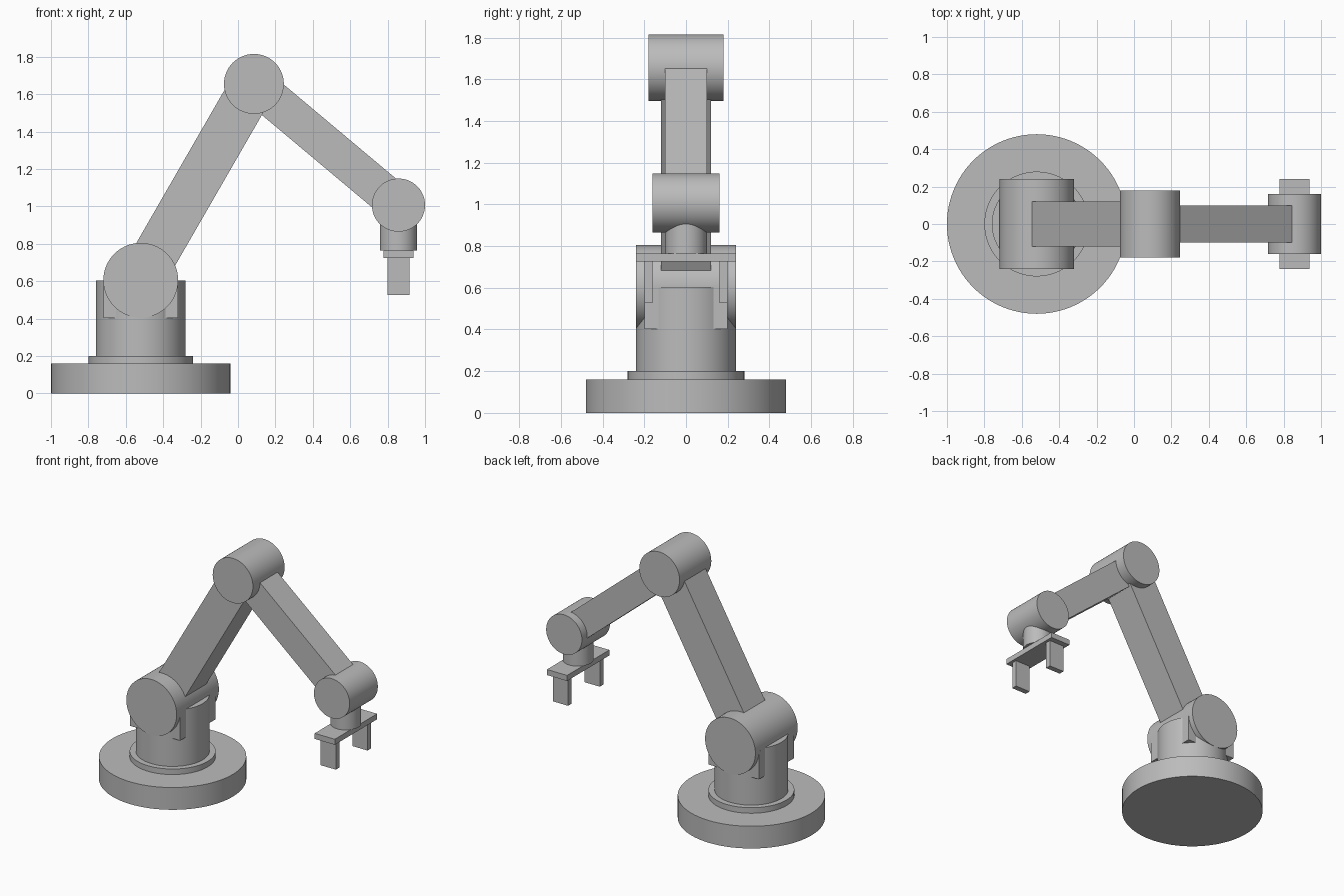
import bpy
import math
from mathutils import Vector

cube = bpy.data.objects.get("Cube")
if cube:
    bpy.data.objects.remove(cube, do_unlink=True)

# Single painted-metal colour
grey = bpy.data.materials.new("plain_grey")
grey.use_nodes = True
colour = (0.5, 0.5, 0.5, 1)
grey.diffuse_color = colour
grey.node_tree.nodes["Principled BSDF"].inputs["Base Color"].default_value = colour


def finish(name):
    obj = bpy.context.object
    obj.name = name
    obj.data.materials.append(grey)
    return obj


def disc(name, x, radius, bottom, top):
    """Upright cylinder between two heights."""
    bpy.ops.mesh.primitive_cylinder_add(
        vertices=96, radius=radius, depth=top - bottom,
        location=(x, 0, (bottom + top) / 2))
    bpy.ops.object.shade_smooth_by_angle()
    return finish(name)


def joint(name, centre, radius, width):
    """Cylinder lying along y."""
    bpy.ops.mesh.primitive_cylinder_add(
        vertices=96, radius=radius, depth=width, location=centre,
        rotation=(math.pi / 2, 0, 0))
    bpy.ops.object.shade_smooth_by_angle()
    return finish(name)


def box(name, centre, size, tilt=0):
    """Box with the given size, tilted about y."""
    bpy.ops.mesh.primitive_cube_add(size=1, location=centre, rotation=(0, tilt, 0))
    bpy.context.object.scale = size
    bpy.ops.object.transform_apply(location=False, rotation=False, scale=True)
    return finish(name)


def beam(name, start, end, width, height):
    """Straight arm from one joint axis to the next."""
    span = end - start
    tilt = -math.atan2(span.z, span.x)
    return box(name, (start + end) / 2, (span.length, width, height), tilt)


shoulder = Vector((-0.52, 0, 0.605))
elbow = Vector((0.085, 0, 1.655))
wrist = Vector((0.858, 0, 1.007))

# Pedestal
disc("base", shoulder.x, 0.48, 0, 0.16)
disc("turntable_ring", shoulder.x, 0.28, 0.16, 0.2)
disc("column", shoulder.x, 0.24, 0.2, 0.605)

# Joints and arms
joint("shoulder_joint", shoulder, 0.2, 0.48)
joint("elbow_joint", elbow, 0.16, 0.36)
joint("wrist_joint", wrist, 0.142, 0.32)
beam("upper_arm", shoulder, elbow, 0.24, 0.24)
beam("forearm", elbow, wrist, 0.2, 0.2)

# Gripper
disc("gripper_mount", wrist.x, 0.1, 0.765, 0.98)
box("gripper_plate", (wrist.x, 0, 0.745), (0.16, 0.48, 0.04))

# Paired parts on both sides
for side, sign in (("front", -1), ("back", 1)):
    box(side + "_shoulder_bracket", (shoulder.x, sign * 0.16, 0.503), (0.4, 0.08, 0.2))
    box(side + "_finger", (wrist.x, sign * 0.18, 0.626), (0.12, 0.04, 0.2))
